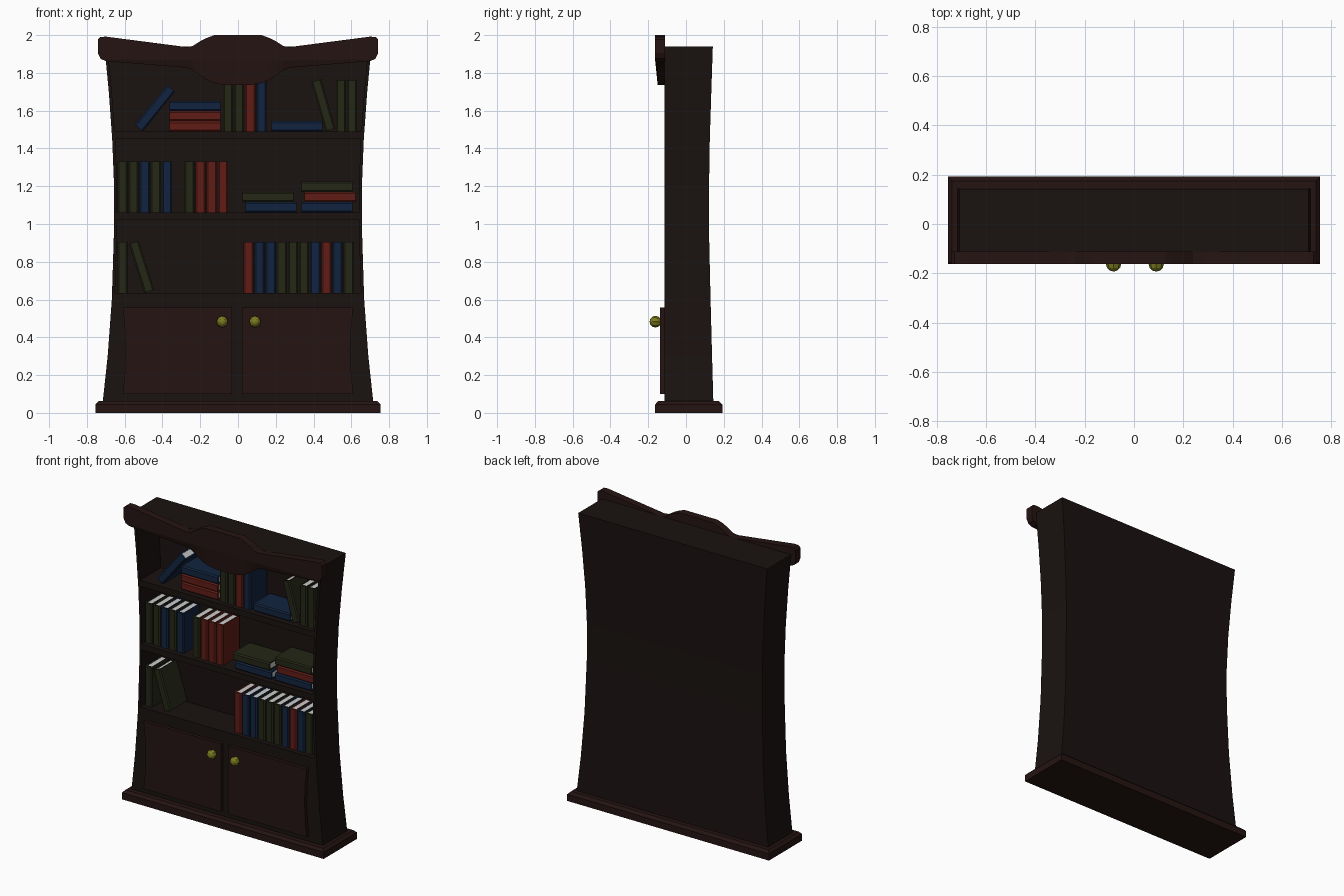
import bpy, bmesh
from math import radians
from mathutils import Matrix, Vector

if "Cube" in bpy.data.objects:
    bpy.data.objects.remove(bpy.data.objects["Cube"])


def material(name, rgb):
    m = bpy.data.materials.new(name)
    m.diffuse_color = (*rgb, 1)
    m.use_nodes = True
    m.node_tree.nodes["Principled BSDF"].inputs["Base Color"].default_value = m.diffuse_color
    return m


WOOD = material("dark_wood", (0.010, 0.006, 0.005))
TRIM = material("red_wood", (0.018, 0.007, 0.006))
BRASS = material("brass", (0.2, 0.2, 0.015))
PAPER = material("paper", (0.8, 0.8, 0.8))
COVERS = {"r": material("red_cover", (0.12, 0.012, 0.008)),
          "b": material("blue_cover", (0.006, 0.017, 0.05)),
          "g": material("olive_cover", (0.018, 0.02, 0.008))}


def add_loft(bm, rings, mat=0):
    """Skin matching rings of points and cap both ends."""
    vs = [[bm.verts.new(p) for p in ring] for ring in rings]
    n = len(vs[0])
    faces = [bm.faces.new((a[i], a[(i + 1) % n], b[(i + 1) % n], b[i]))
             for a, b in zip(vs, vs[1:]) for i in range(n)]
    faces += [bm.faces.new(vs[0]), bm.faces.new(vs[-1])]
    for f in faces:
        f.material_index = mat


def finish(name, bm, *mats):
    bmesh.ops.recalc_face_normals(bm, faces=bm.faces)
    me = bpy.data.meshes.new(name)
    bm.to_mesh(me)
    bm.free()
    for m in mats:
        me.materials.append(m)
    ob = bpy.data.objects.new(name, me)
    bpy.context.collection.objects.link(ob)
    return ob


def loft(name, rings, mat):
    bm = bmesh.new()
    add_loft(bm, rings)
    return finish(name, bm, mat)


def stack(name, rows, mat):
    """Loft through level rectangles (z, x0, x1, y0, y1)."""
    return loft(name, [[(a, c, z), (b, c, z), (b, d, z), (a, d, z)]
                       for z, a, b, c, d in rows], mat)


# Waisted outline of the case: z, half width, back y
OUTLINE = [(0.05, 0.717, 0.145), (0.3, 0.69, 0.138), (0.6, 0.668, 0.13),
           (0.95, 0.657, 0.122), (1.2, 0.656, 0.122), (1.45, 0.666, 0.126),
           (1.7, 0.684, 0.134), (1.94, 0.707, 0.142)]
FRONT, WALL = -0.115, 0.016


def outline(z):
    for (z0, w0, b0), (z1, w1, b1) in zip(OUTLINE, OUTLINE[1:]):
        if z <= z1:
            t = (z - z0) / (z1 - z0)
            return w0 + t * (w1 - w0), b0 + t * (b1 - b0)
    return OUTLINE[-1][1:]


# Plinth with chamfered top
stack("plinth", [(0, -0.755, 0.755, -0.163, 0.192), (0.045, -0.755, 0.755, -0.163, 0.192),
                 (0.062, -0.738, 0.738, -0.148, 0.175)], TRIM)

# Curved sides and back
for s, side in ((-1, "left"), (1, "right")):
    stack(side + "_side", [(z, *sorted((s * w, s * (w - WALL))), FRONT, b)
                           for z, w, b in OUTLINE], WOOD)
stack("back_panel", [(z, -w + WALL, w - WALL, b - 0.02, b) for z, w, b in OUTLINE], WOOD)


# Cupboard body, shelves and top, all fitted between the sides
def fitted(name, zs, extra=0.0):
    rows = []
    for z in zs:
        w, b = outline(z)
        w += extra - WALL
        rows.append((z, -w, w, FRONT, b - 0.02 if not extra else b))
    stack(name, rows, WOOD)


fitted("cupboard_body", (0.05, 0.3, 0.6))
SHELVES = (0.635, 1.062, 1.49)
for i, z in enumerate(SHELVES):
    fitted(f"shelf_{i + 1}", (z - 0.04, z))
fitted("top_board", (1.905, 1.94), WALL)

# Doors with bowed outer edges, and faceted knobs
for s, side, inner, kx in ((-1, "left", 0.032, 0.083), (1, "right", 0.022, 0.09)):
    rows = []
    for z, outer in ((0.1, 0.61), (0.2, 0.6), (0.33, 0.594), (0.46, 0.6), (0.558, 0.61)):
        rows.append((z, *sorted((s * inner, s * outer)), -0.138, FRONT))
    stack(side + "_door", rows, TRIM)
    bm = bmesh.new()
    bmesh.ops.create_uvsphere(bm, u_segments=8, v_segments=6, radius=0.031)
    bm.transform(Matrix.Translation((s * kx, -0.162, 0.483)) @ Matrix.Rotation(radians(90), 4, 'X'))
    finish(side + "_knob", bm, BRASS)

# Carved crown: x, bottom z, top z for the left half, mirrored
half = [(-0.742, 1.905, 1.978), (-0.728, 1.875, 1.99), (-0.7, 1.862, 1.992),
        (-0.275, 1.828, 1.937), (-0.24, 1.815, 1.942), (-0.2, 1.785, 1.968),
        (-0.165, 1.762, 1.985), (-0.125, 1.746, 2.0), (-0.06, 1.735, 2.0)]
rings = []
for x, zb, zt in half + [(-x, b, t) for x, b, t in reversed(half)]:
    mid = max(zb + 0.01, 1.865)
    yb = -0.163 if zb > 1.85 else -0.15
    rings.append([(x, yb, zb), (x, -0.163, mid), (x, -0.163, zt), (x, -0.112, zt), (x, -0.112, zb)])
loft("crown", rings, TRIM)

# Books: U-shaped cover with a chamfered spine, and a page block
H, T, Y0, Y1, B = 0.27, 0.054, -0.085, 0.093, 0.009
count = 0


def book(kind, x, z, tilt=0):
    global count
    count += 1
    h = T / 2
    cover = [(-h, Y1), (-h, Y0 + 0.008), (-h + 0.008, Y0), (h - 0.008, Y0), (h, Y0 + 0.008),
             (h, Y1), (h - B, Y1), (h - B, Y0 + 0.014), (-h + B, Y0 + 0.014), (-h + B, Y1)]
    p, e = h - B, 0.004
    pages = [(-p, Y1 - 0.006), (-p, Y0 + 0.014), (p, Y0 + 0.014), (p, Y1 - 0.006)]
    bm = bmesh.new()
    add_loft(bm, [[(a, b, k) for a, b in cover] for k in (0, H)])
    add_loft(bm, [[(a, b, k) for a, b in pages] for k in (e, H - e)], 1)
    bm.transform(Matrix.Translation((x, 0, z)) @ Matrix.Rotation(radians(tilt), 4, 'Y'))
    finish(f"book_{count:02d}", bm, COVERS[kind], PAPER)


def row(kinds, x, z):
    for i, k in enumerate(kinds):
        book(k, x + i * 0.059, z)


def pile(kinds, xs, z):
    for i, (k, x) in enumerate(zip(kinds, xs)):
        book(k, x - H / 2, z + T / 2 + i * T, 90)


low, middle, high = SHELVES
# Lower shelf
book("g", -0.612, low)
book("g", -0.47, low + 0.009, -17.5)
row("rbbgggbrbg", 0.055, low)
# Middle shelf
row("ggbgb", -0.612, middle)
row("grrr", -0.257, middle)
pile("bg", (0.174, 0.158), middle)
pile("brg", (0.47, 0.486, 0.47), middle)
# Upper shelf
book("b", -0.525, high + 0.018, 39)
pile("rrb", (-0.228,) * 3, high)
row("ggrb", -0.053, high)
pile("b", (0.312,), high)
book("g", 0.489, high + 0.009, -16)
row("gg", 0.545, high)
